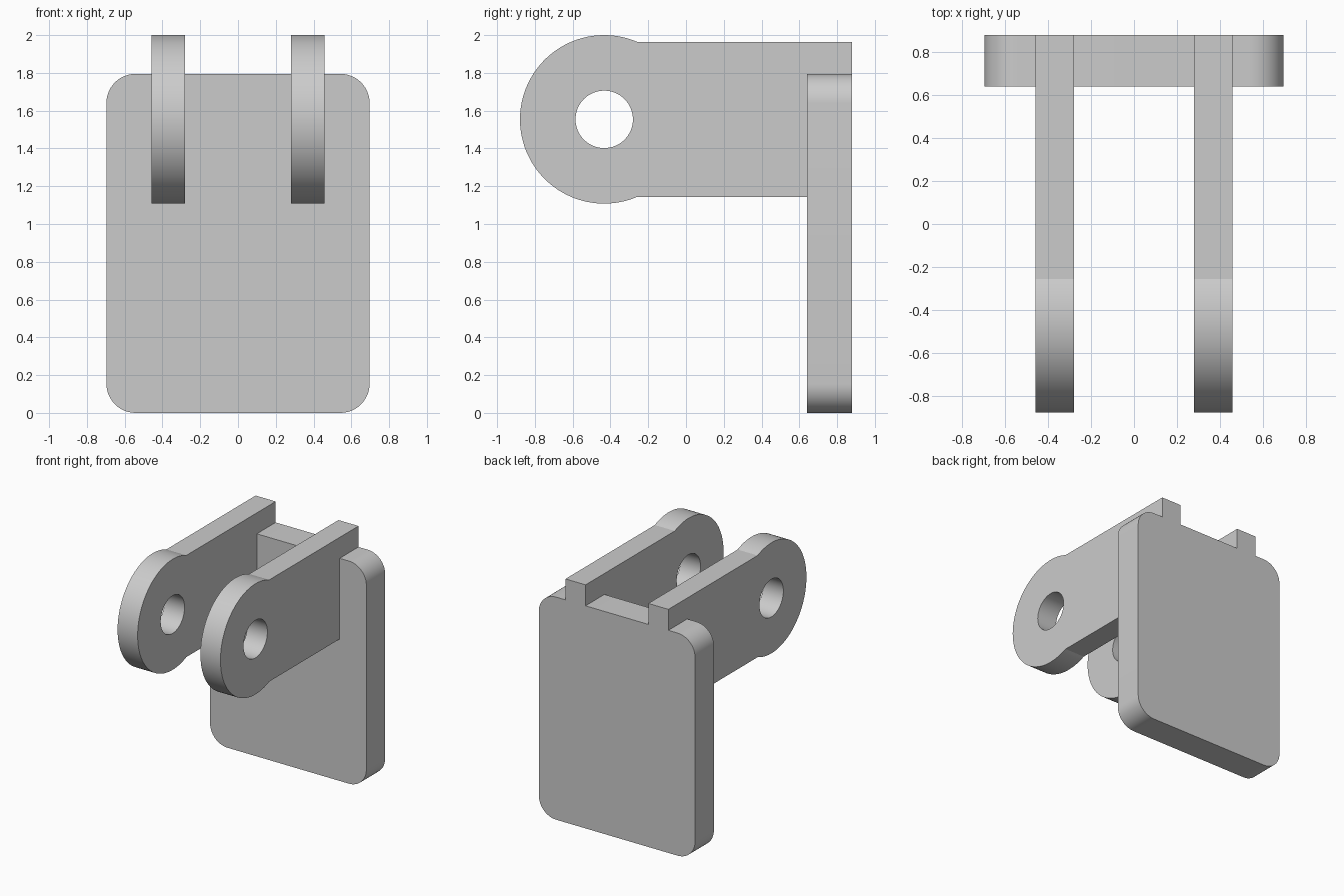
import bpy, bmesh
from math import sin, cos, pi, asin, radians
from mathutils import Vector

if "Cube" in bpy.data.objects:
    bpy.data.objects.remove(bpy.data.objects["Cube"])


def arc(cx, cy, r, a0, a1, n):
    """Points along an arc, both ends included."""
    return [(cx + r * cos(a0 + (a1 - a0) * i / n),
             cy + r * sin(a0 + (a1 - a0) * i / n)) for i in range(n + 1)]


def extrude_profile(name, loops, place, offset):
    """Fill closed 2D loops (outline, then holes) and extrude by offset."""
    bm = bmesh.new()
    edges = []
    for loop in loops:
        vs = [bm.verts.new(place(*p)) for p in loop]
        edges += [bm.edges.new((vs[i - 1], vs[i])) for i in range(len(vs))]
    bmesh.ops.triangle_fill(bm, edges=edges, use_beauty=True)
    res = bmesh.ops.extrude_face_region(bm, geom=bm.faces[:], use_keep_orig=True)
    moved = [g for g in res["geom"] if isinstance(g, bmesh.types.BMVert)]
    bmesh.ops.translate(bm, verts=moved, vec=Vector(offset))
    bmesh.ops.recalc_face_normals(bm, faces=bm.faces[:])
    mesh = bpy.data.meshes.new(name)
    bm.to_mesh(mesh)
    bm.free()
    obj = bpy.data.objects.new(name, mesh)
    bpy.context.collection.objects.link(obj)
    bpy.ops.object.select_all(action='DESELECT')
    obj.select_set(True)
    bpy.context.view_layer.objects.active = obj
    bpy.ops.object.shade_smooth_by_angle(angle=radians(18))
    return obj


FRONT, BACK, TOP = 0.64, 0.88, 1.795

# Back plate: rounded rectangle in XZ
W, R = 0.697, 0.155
plate = []
for k, (x, z) in enumerate([(W - R, TOP - R), (R - W, TOP - R), (R - W, R), (W - R, R)]):
    plate += arc(x, z, R, k * pi / 2, (k + 1) * pi / 2, 12)
extrude_profile("back_plate", [plate], lambda x, z: (x, FRONT, z), (0, BACK - FRONT, 0))

# Lug arms: bar with a round eye, stepped over the plate's top edge
CY, CZ, RAD, HALF, HOLE = -0.433, 1.554, 0.446, 0.41, 0.152
a = asin(HALF / RAD)
outline = arc(CY, CZ, RAD, a, 2 * pi - a, 72)
outline += [(FRONT, CZ - HALF), (FRONT, TOP), (BACK, TOP), (BACK, CZ + HALF)]
hole = arc(CY, CZ, HOLE, 0, 2 * pi, 64)[:-1]
for side, x0 in (("left", -0.459), ("right", 0.28)):
    extrude_profile(side + "_lug_arm", [outline, hole],
                    lambda y, z: (x0, y, z), (0.179, 0, 0))
